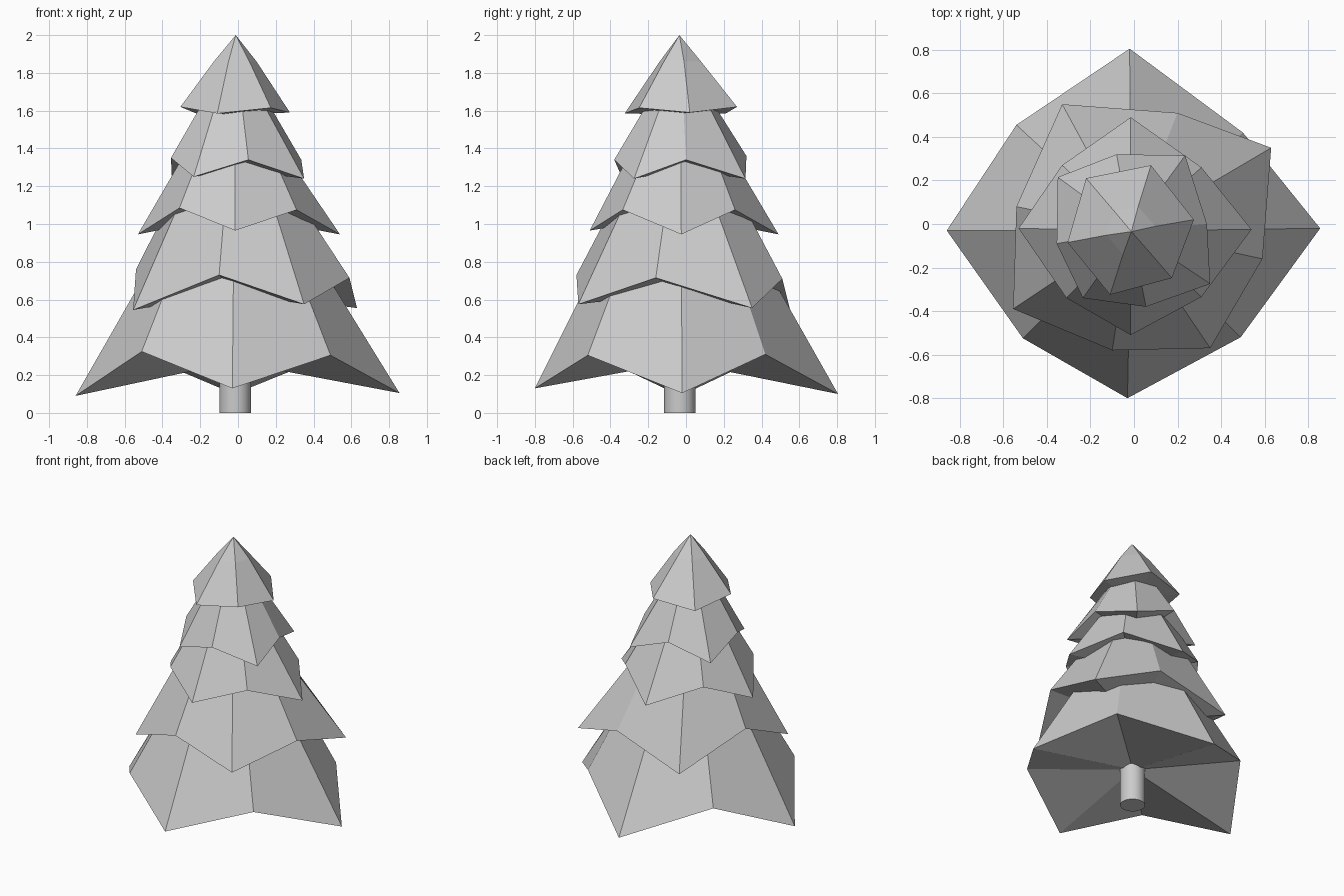
import bpy, bmesh
from mathutils import Vector

AXIS = Vector((-0.015, -0.03, 0))


def tier(name, rim, under_z, top_z, top_r, tip=None):
    """Faceted skirt: jagged rim, fan underside, narrowing to a ring (or a point)."""
    bm = bmesh.new()
    low = [bm.verts.new(p) for p in rim]
    ring = []
    for p in rim:
        d = Vector((p[0], p[1], 0)) - AXIS
        ring.append(bm.verts.new(AXIS + d.normalized() * top_r + Vector((0, 0, top_z))))
    under = bm.verts.new(AXIS + Vector((0, 0, under_z)))
    apex = bm.verts.new(tip) if tip else None
    n = len(rim)
    for i in range(n):
        j = (i + 1) % n
        bm.faces.new((low[i], low[j], ring[j], ring[i]))
        bm.faces.new((low[j], low[i], under))
        if apex:
            bm.faces.new((ring[i], ring[j], apex))
    if not apex:
        bm.faces.new(ring)
    bmesh.ops.recalc_face_normals(bm, faces=bm.faces)
    mesh = bpy.data.meshes.new(name)
    bm.to_mesh(mesh)
    bm.free()
    obj = bpy.data.objects.new(name, mesh)
    bpy.context.collection.objects.link(obj)


# Branch tiers, rims listed counter-clockwise, drooping tips alternating with notches
tier("branches_bottom", [
    (0.855, -0.02, 0.105), (0.50, 0.42, 0.31), (-0.02, 0.805, 0.10), (-0.54, 0.455, 0.32),
    (-0.86, -0.03, 0.09), (-0.51, -0.525, 0.325), (-0.03, -0.80, 0.13), (0.49, -0.52, 0.305),
], 0.27, 0.85, 0.41)
tier("branches_lower", [
    (0.63, 0.35, 0.555), (0.20, 0.51, 0.71), (-0.33, 0.55, 0.55), (-0.54, 0.08, 0.76),
    (-0.555, -0.39, 0.545), (-0.10, -0.58, 0.73), (0.35, -0.57, 0.575), (0.59, -0.16, 0.715),
], 0.64, 1.10, 0.36)
tier("branches_middle", [
    (0.54, -0.025, 0.945), (0.31, 0.26, 1.075), (-0.015, 0.49, 0.945), (-0.33, 0.27, 1.08),
    (-0.53, -0.02, 0.945), (-0.31, -0.34, 1.085), (-0.015, -0.51, 0.965), (0.31, -0.335, 1.075),
], 1.05, 1.35, 0.28)
tier("branches_upper", [
    (0.335, 0.0, 1.34), (0.235, 0.315, 1.24), (-0.08, 0.32, 1.36), (-0.35, 0.215, 1.24),
    (-0.355, -0.09, 1.35), (-0.235, -0.34, 1.25), (0.055, -0.38, 1.34), (0.35, -0.275, 1.24),
], 1.29, 1.65, 0.17)
tier("tree_top", [
    (0.275, 0.02, 1.59), (0.078, 0.27, 1.62), (-0.22, 0.21, 1.585),
    (-0.305, -0.085, 1.62), (-0.11, -0.325, 1.585), (0.174, -0.248, 1.615),
], 1.58, 1.86, 0.115, tip=(-0.012, -0.035, 2.0))

# Trunk
bpy.ops.mesh.primitive_cylinder_add(vertices=20, radius=0.083, depth=0.32,
                                    location=(-0.015, -0.033, 0.16))
trunk = bpy.context.object
trunk.name = "trunk"
bpy.ops.object.shade_smooth_by_angle()
